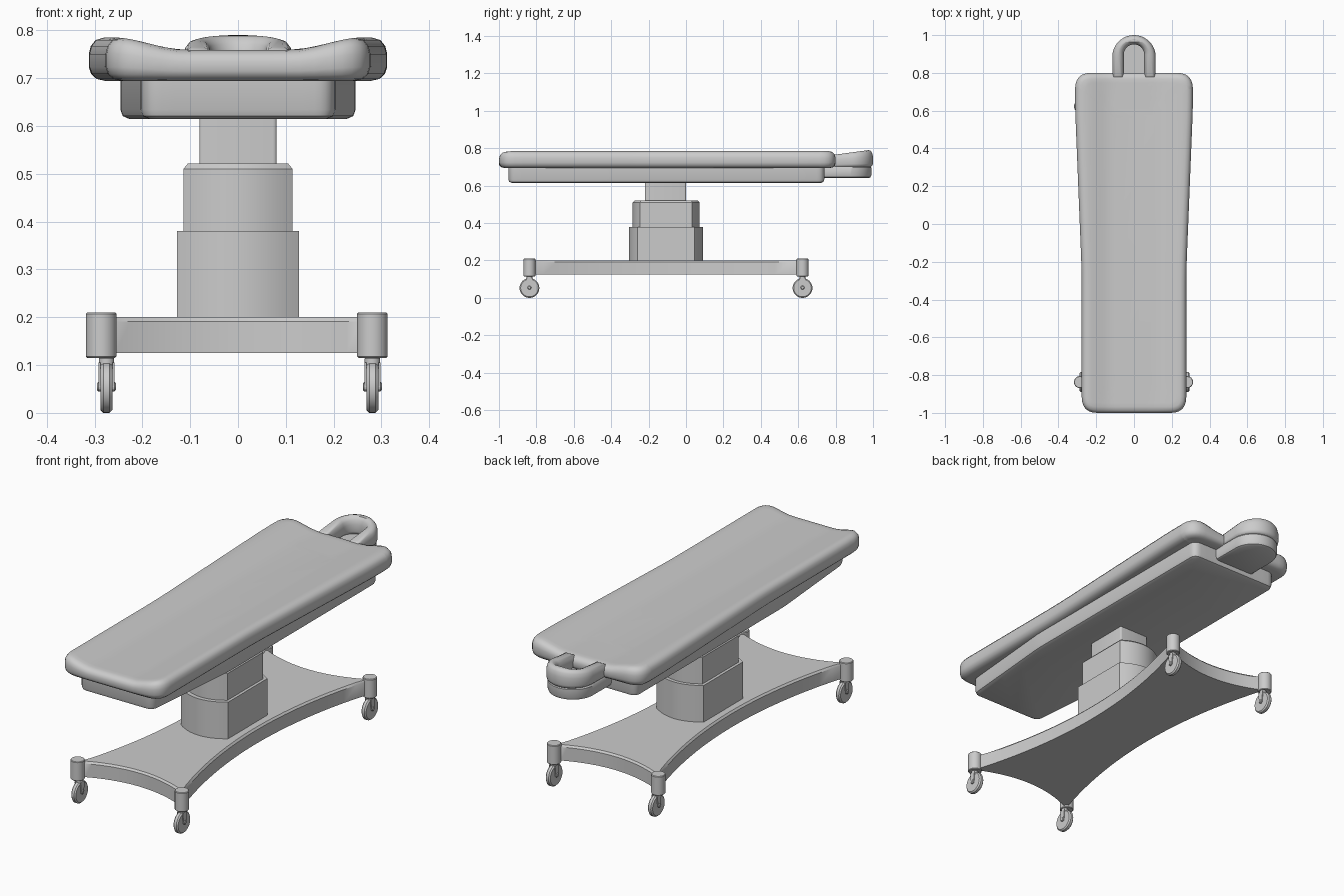
import bpy
import bmesh
import math
from mathutils import Vector

cube = bpy.data.objects.get("Cube")
if cube:
    bpy.data.objects.remove(cube, do_unlink=True)

grey = bpy.data.materials.new("plain grey")
grey.use_nodes = True
COLOUR = (0.6, 0.6, 0.6, 1)
grey.diffuse_color = COLOUR
grey.node_tree.nodes["Principled BSDF"].inputs["Base Color"].default_value = COLOUR


def finish(name, bm, angle=35):
    bmesh.ops.recalc_face_normals(bm, faces=bm.faces)
    mesh = bpy.data.meshes.new(name)
    bm.to_mesh(mesh)
    bm.free()
    mesh.materials.append(grey)
    obj = bpy.data.objects.new(name, mesh)
    bpy.context.collection.objects.link(obj)
    bpy.ops.object.select_all(action='DESELECT')
    obj.select_set(True)
    bpy.context.view_layer.objects.active = obj
    bpy.ops.object.shade_smooth_by_angle(angle=math.radians(angle))
    return obj


def loft(name, rings, angle=35):
    """Skin a stack of equal rings and cap both ends."""
    bm = bmesh.new()
    loops = [[bm.verts.new(p) for p in ring] for ring in rings]
    n = len(loops[0])
    for a, b in zip(loops, loops[1:]):
        for i in range(n):
            j = (i + 1) % n
            bm.faces.new((a[i], a[j], b[j], b[i]))
    bm.faces.new(loops[0])
    bm.faces.new(loops[-1])
    return finish(name, bm, angle)


def rounded(points, r, seg=6, cuts=12):
    """Counter-clockwise outline with softened corners and divided edges."""
    pts = [Vector(p) for p in points]
    out = []
    for i, p in enumerate(pts):
        a, b = pts[i - 1], pts[(i + 1) % len(pts)]
        start, end = p + (a - p).normalized() * r, p + (b - p).normalized() * r
        for k in range(seg + 1):
            t = k / seg
            out.append(start * (1 - t) ** 2 + p * 2 * t * (1 - t) + end * t * t)
        following = b + (p - b).normalized() * r
        out += [end.lerp(following, k / cuts) for k in range(1, cuts)]
    return out


def inset(outline, d):
    """Move a counter-clockwise outline inward along its normals."""
    res = []
    for i, p in enumerate(outline):
        e = (p - outline[i - 1]).normalized()
        f = (outline[(i + 1) % len(outline)] - p).normalized()
        n = Vector((-e.y - f.y, e.x + f.x)).normalized()
        res.append(p + n * d)
    return res


def slab(name, outline, low, top, profile, extra=(), angle=35):
    """Profile is (inset, height fraction); top is a height function."""
    rings = []
    for d, f in profile:
        rings.append([(p.x, p.y, low + f * (top(p) - low)) for p in inset(outline, d)])
    for s in extra:  # inner rings shrinking towards the spine
        ring = []
        for x, y, z in rings[len(profile) - 1]:
            q = Vector((x * s, y + (-0.1 - y) * (1 - s) * 0.3))
            ring.append((q.x, q.y, top(q)))
        rings.append(ring)
    return loft(name, rings, angle)


def flat(z):
    return lambda p: z


def mirrored(right):
    """Add the left half of an outline, listed front to back on the right."""
    return right + [(-x, y) for x, y in reversed(right)]


def cylinder(name, centre, r, depth, axis='Z', edge=0.003, sides=32):
    rings = []
    for h, rr in ((-depth / 2, r - edge), (edge - depth / 2, r),
                  (depth / 2 - edge, r), (depth / 2, r - edge)):
        ring = []
        for k in range(sides):
            t = math.tau * k / sides
            c, s = rr * math.cos(t), rr * math.sin(t)
            ring.append(Vector(centre) + Vector((c, s, h) if axis == 'Z' else (h, c, s)))
        rings.append(ring)
    return loft(name, rings)


# Mattress with a shallow lengthwise dish
def dish(p):
    t = min(max((abs(p.x) - 0.11) / 0.15, 0), 1)
    return 0.759 + 0.026 * t * t * (3 - 2 * t)


SOFT = [(0.035, 0), (0.016, 0.05), (0.005, 0.16), (0, 0.32), (0, 0.62),
        (0.004, 0.8), (0.014, 0.94), (0.032, 1)]
bed = mirrored([(0.277, -1), (0.277, -0.25), (0.312, 0.62), (0.312, 0.8)])
slab("mattress", rounded(bed, 0.085), 0.694, dish, SOFT,
     (0.92, 0.84, 0.76, 0.68, 0.6, 0.5, 0.39), 50)

# Frame under the mattress, tapering at the foot end
frame = mirrored([(0.2, -0.95), (0.246, -0.42), (0.246, 0.74)])
slab("under_frame", rounded(frame, 0.04), 0.615, flat(0.71),
     [(0.018, 0), (0.005, 0.06), (0, 0.2), (0, 1)])


# Telescopic column, the two lower stages with bowed ends
def bowed(hx, y0, y1, bulge):
    pts, n = [], 14
    for end, sign in ((y0, 1), (y1, -1)):
        for k in range(n + 1):
            u = -1 + 2 * k / n
            pts.append(Vector((hx * u * sign, end + sign * bulge * u * u)))
    return pts


slab("column_lower", bowed(0.128, -0.305, 0.09, 0.045), 0.18, flat(0.38), [(0, 0), (0, 1)])
slab("column_middle", bowed(0.114, -0.285, 0.073, 0.04), 0.37, flat(0.521),
     [(0, 0), (0, 0.93), (0.01, 1)])
post = mirrored([(0.081, -0.22), (0.081, 0)])
slab("column_upper", rounded(post, 0.008, 3, 2), 0.5, flat(0.63), [(0, 0), (0, 1)])

# Base plate with four inward-curving sides
FRONT, BACK, SIDE = -0.837, 0.623, 0.283
corners = [(-SIDE, FRONT), (SIDE, FRONT), (SIDE, BACK), (-SIDE, BACK)]
plate = []
for i, c in enumerate(corners):
    a, b = Vector(c), Vector(corners[(i + 1) % 4])
    d = (b - a).normalized()
    depth = 0.07 if i % 2 == 0 else 0.115
    for k in range(20):
        t = k / 20
        plate.append(a.lerp(b, t) + Vector((-d.y, d.x)) * depth * 4 * t * (1 - t))
slab("base_plate", plate, 0.125, flat(0.2), [(0, 0), (0, 0.88), (0.008, 1)])

# Corner posts and casters
for side, x in (("right", -SIDE - 0.003), ("left", SIDE - 0.002)):
    wx = x + (0.011 if side == "right" else 0)
    for end, y in (("front", FRONT), ("back", BACK)):
        tag = f"{end}_{side}"
        cylinder(f"{tag}_post", (x, y, 0.1625), 0.032, 0.095)
        cylinder(f"{tag}_swivel", (wx, y, 0.107), 0.016, 0.02)
        cylinder(f"{tag}_wheel", (wx, y, 0.053), 0.053, 0.025, 'X', 0.006)
        cylinder(f"{tag}_axle", (wx, y, 0.055), 0.01, 0.04, 'X')
        # Fork arms, narrowing towards the axle
        for arm, s in (("inner", -1), ("outer", 1)):
            ring = []
            for h in (0.0125, 0.0165):
                ring.append([(wx + s * h, y + dy, z) for dy, z in
                             ((-0.016, 0.105), (0.016, 0.105), (0.009, 0.05), (-0.009, 0.05))])
            loft(f"{tag}_fork_{arm}", ring)


# Headrest: rounded support and a horseshoe cushion
def arch(r, y0, yc, n=24):
    arc = [Vector((r * math.cos(math.pi * k / n), yc + r * math.sin(math.pi * k / n)))
           for k in range(n + 1)]
    return [Vector((r, y0))] + arc + [Vector((-r, y0))]


slab("headrest_support", arch(0.113, 0.7, 0.878), 0.64, flat(0.702),
     [(0.016, 0), (0.005, 0.08), (0, 0.25), (0, 0.9), (0.005, 1)])
horseshoe = arch(0.115, 0.77, 0.885) + arch(0.054, 0.77, 0.897)[::-1]
slab("headrest_cushion", horseshoe, 0.7,
     lambda p: 0.762 + 0.03 * (p.y - 0.77) / 0.22,
     [(0.012, 0), (0.003, 0.08), (0, 0.2), (0, 0.6), (0.005, 0.82), (0.013, 0.95), (0.025, 1)], angle=50)
